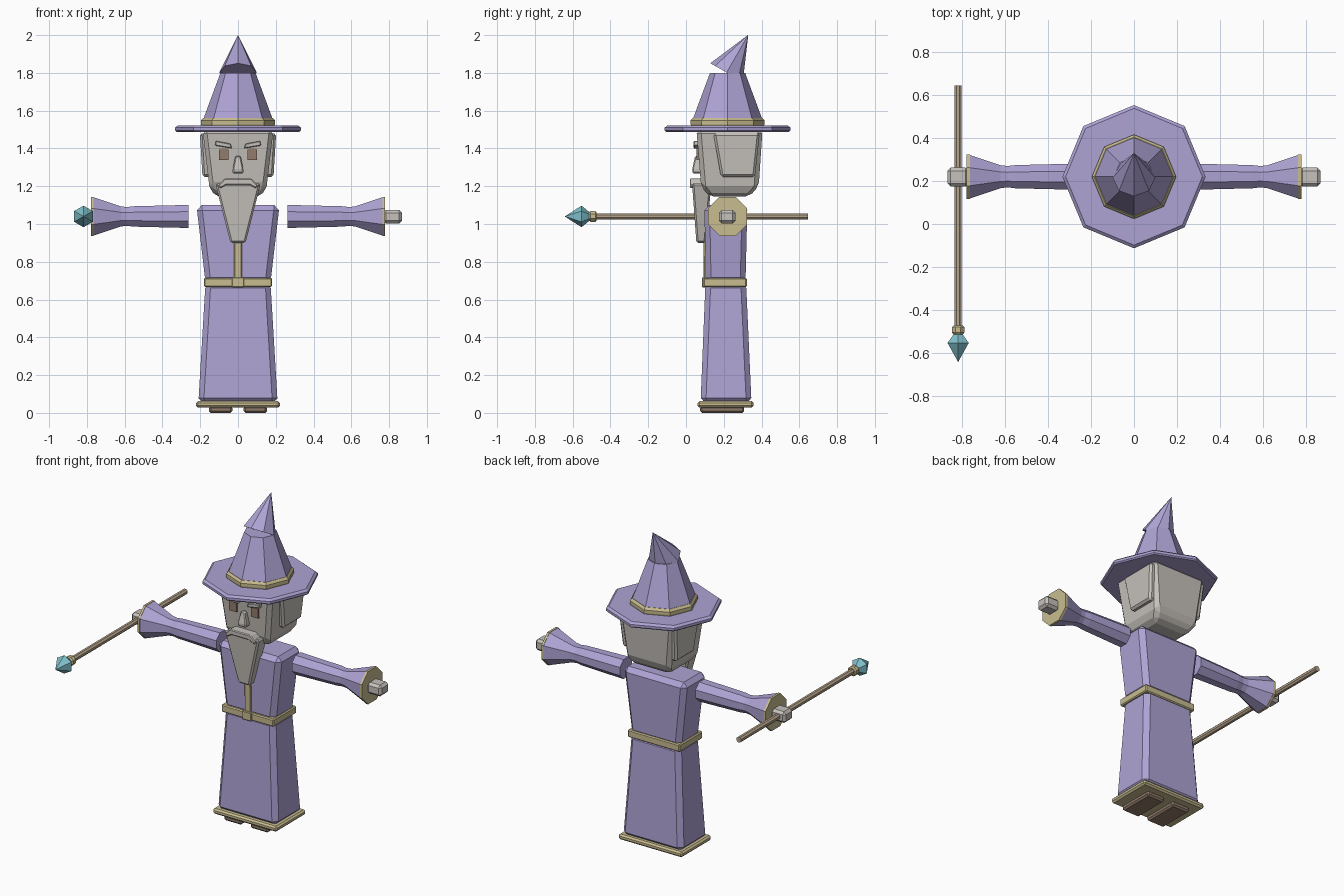
import bpy, bmesh, math
from mathutils import Vector, Matrix

if "Cube" in bpy.data.objects:
    bpy.data.objects.remove(bpy.data.objects["Cube"])


def material(name, r, g, b):
    m = bpy.data.materials.new(name)
    lin = [((c / 255 + 0.055) / 1.055) ** 2.4 for c in (r, g, b)]
    m.diffuse_color = (*lin, 1)
    m.use_nodes = True
    m.node_tree.nodes["Principled BSDF"].inputs["Base Color"].default_value = m.diffuse_color
    return m


PURPLE = material("robe purple", 174, 163, 212)
GREY = material("pale grey", 198, 193, 187)
GOLD = material("trim gold", 200, 188, 144)
WOOD = material("staff wood", 184, 166, 141)
BROWN = material("dark brown", 146, 124, 107)
TEAL = material("crystal teal", 128, 192, 202)


def loft(name, rings, mat, bevel=0):
    """Skin a stack of equal-length point rings and cap both ends."""
    bm = bmesh.new()
    loops = [[bm.verts.new(p) for p in ring] for ring in rings]
    n = len(loops[0])
    for a, b in zip(loops, loops[1:]):
        for i in range(n):
            j = (i + 1) % n
            bm.faces.new((a[i], a[j], b[j], b[i]))
    bm.faces.new(loops[0])
    bm.faces.new(loops[-1])
    bmesh.ops.remove_doubles(bm, verts=bm.verts, dist=1e-5)
    bmesh.ops.recalc_face_normals(bm, faces=bm.faces)
    me = bpy.data.meshes.new(name)
    bm.to_mesh(me)
    bm.free()
    me.materials.append(mat)
    ob = bpy.data.objects.new(name, me)
    bpy.context.collection.objects.link(ob)
    if bevel:
        mod = ob.modifiers.new("chamfer", 'BEVEL')
        mod.width = bevel
        mod.segments = 1
        mod.limit_method = 'ANGLE'
    return ob


def blocks(name, sections, mat, bevel=0, cx=0):
    """Stack of rectangles: (z, half width, y front, y back)."""
    rings = [[(cx - h, a, z), (cx + h, a, z), (cx + h, b, z), (cx - h, b, z)]
             for z, h, a, b in sections]
    return loft(name, rings, mat, bevel)


def plate(name, outline, y0, y1, mat, bevel=0):
    """Outline in x, z pushed through from y0 to y1."""
    return loft(name, [[(x, y, z) for x, z in outline] for y in (y0, y1)], mat, bevel)


def turned(name, profile, origin, axis, mat, sides=8, phase=0, bevel=0):
    """Faceted turned part: (distance along axis, radius) from origin."""
    rot = Vector(axis).to_track_quat('Z', 'Y').to_matrix()
    rings = []
    for d, r in profile:
        ring = []
        for i in range(sides):
            t = math.tau * (i + phase) / sides
            ring.append(Vector(origin) + rot @ Vector((r * math.cos(t), r * math.sin(t), d)))
        rings.append(ring)
    return loft(name, rings, mat, bevel)


# Robe, trims and shoes
blocks("skirt", [(0.05, 0.21, 0.077, 0.347), (0.69, 0.172, 0.103, 0.318)], PURPLE, 0.028)
blocks("hem_trim", [(0.028, 0.222, 0.062, 0.358), (0.062, 0.222, 0.062, 0.358)], GOLD, 0.01)
blocks("torso", [(0.69, 0.172, 0.105, 0.315), (1.1, 0.22, 0.097, 0.325)], PURPLE, 0.028)
blocks("belt", [(0.667, 0.181, 0.092, 0.322), (0.714, 0.181, 0.092, 0.322)], GOLD, 0.006)
blocks("buckle", [(0.664, 0.032, 0.084, 0.12), (0.718, 0.032, 0.084, 0.12)], GOLD, 0.004)
blocks("chest_strap", [(0.7, 0.021, 0.094, 0.12), (1.08, 0.021, 0.09, 0.12)], GOLD, 0.004)

# Arms
for s, side in ((-1, "left"), (1, "right")):
    blocks(side + "_shoe", [(0, 0.062, 0.075, 0.308), (0.035, 0.062, 0.075, 0.308)],
           BROWN, 0.01, s * 0.092)
    k = 1 / math.cos(math.pi / 8)
    shoulder = (s * 0.262, 0.22, 1.04)
    turned(side + "_sleeve", [(0, 0.061 * k), (0.288, 0.054 * k), (0.34, 0.048 * k)],
           shoulder, (s, 0, 0), PURPLE, phase=0.5)
    turned(side + "_cuff", [(0.29, 0.046 * k), (0.358, 0.053 * k), (0.505, 0.102 * k)],
           shoulder, (s, 0, 0), PURPLE, phase=0.5)
    turned(side + "_cuff_trim", [(0.502, 0.103 * k), (0.516, 0.103 * k)],
           shoulder, (s, 0, 0), GOLD, phase=0.5)
    blocks(side + "_hand", [(1.003, 0.05, 0.174, 0.262), (1.074, 0.05, 0.174, 0.262)],
           GREY, 0.015, s * 0.818)

# Head with side plates of hair
blocks("head", [(1.145, 0.122, 0.125, 0.335), (1.2, 0.152, 0.08, 0.385),
                (1.5, 0.188, 0.055, 0.405)], GREY, 0.022)
for s, side in ((-1, "left"), (1, "right")):
    blocks(side + "_side_hair", [(1.25, 0.02, 0.185, 0.365), (1.48, 0.034, 0.145, 0.39)],
           GREY, 0.012, s * 0.168)
    plate(side + "_eye", [(s * 0.05, 1.34), (s * 0.1, 1.34), (s * 0.1, 1.4), (s * 0.05, 1.4)],
          0.056, 0.08, BROWN)
    plate(side + "_brow", [(s * 0.032, 1.4), (s * 0.122, 1.415), (s * 0.118, 1.44),
                           (s * 0.04, 1.425)], 0.04, 0.08, GREY, 0.004)
blocks("nose", [(1.268, 0.028, 0.035, 0.1), (1.29, 0.028, 0.033, 0.1),
                (1.36, 0.014, 0.048, 0.1)], GREY, 0.006)

# Beard and moustache
blocks("beard", [(0.9, 0.04, 0.055, 0.104), (1.215, 0.12, 0.032, 0.135)], GREY, 0.01)
half = [(0.095, 1.188), (0.105, 1.205), (0.072, 1.24)]
plate("moustache", [(0.06, 1.208)] + half + [(-x, z) for x, z in half[::-1]] + [(-0.06, 1.208)],
      0.02, 0.1, GREY, 0.005)

# Hat
hat = (0, 0.22, 0)
up = (0, 0, 1)
turned("hat_brim", [(1.488, 0.325), (1.495, 0.333), (1.51, 0.333), (1.522, 0.318)], hat, up, PURPLE)
turned("hat_band", [(1.515, 0.192), (1.53, 0.196), (1.548, 0.196), (1.562, 0.184)], hat, up, GOLD)
turned("hat_crown", [(1.515, 0.185), (1.56, 0.182), (1.8, 0.093)], hat, up, PURPLE)
turned("hat_tip", [(0, 0.099), (0.23, 0)], (0, 0.215, 1.802), (0, 0.115, 0.2), PURPLE)

# Staff held out along the front-back direction
grip = (-0.818, 0, 1.04)
fwd = (0, -1, 0)
turned("staff_shaft", [(-0.645, 0.018), (0.5, 0.018)], grip, fwd, WOOD, phase=0.5)
turned("staff_ring", [(0.473, 0.024), (0.48, 0.031), (0.505, 0.031), (0.514, 0.024)],
       grip, fwd, GOLD, phase=0.5)
turned("staff_crystal", [(0.508, 0.02), (0.553, 0.057), (0.642, 0)], grip, fwd, TEAL,
       sides=6, phase=0.5)
